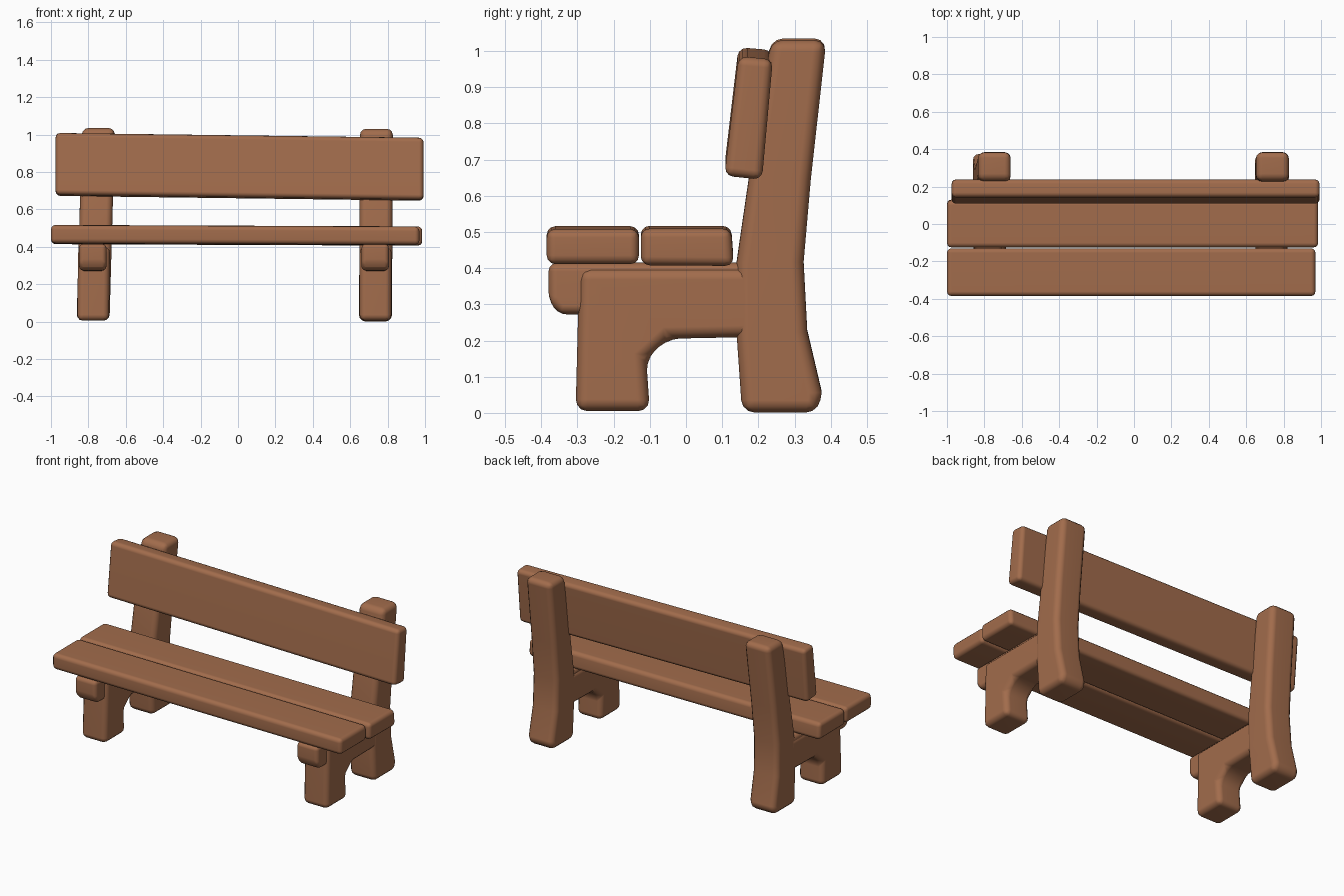
import bpy, bmesh, math

default = bpy.data.objects.get("Cube")
if default:
    bpy.data.objects.remove(default, do_unlink=True)

wood = bpy.data.materials.new("warm_brown_wood")
wood.use_nodes = True
colour = (0.36, 0.15, 0.072, 1)
wood.diffuse_color = colour
wood.node_tree.nodes["Principled BSDF"].inputs["Base Color"].default_value = colour


def timber(name, profile, x0, x1, bevel, lean=0, tilt=0):
    """Extrude a (y, z) profile from x0 to x1, skew it slightly and round its edges."""
    bm = bmesh.new()
    base = bm.faces.new([bm.verts.new((x0, y, z)) for y, z in profile])
    out = bmesh.ops.extrude_face_region(bm, geom=[base])
    for v in out["geom"]:
        if isinstance(v, bmesh.types.BMVert):
            v.co.x = x1
    bmesh.ops.recalc_face_normals(bm, faces=bm.faces)
    for v in bm.verts:
        x, z = v.co.x, v.co.z
        v.co.x += lean * z
        v.co.z += tilt * x
    sharp = [e for e in bm.edges if e.calc_face_angle(0) > 0.5]
    bmesh.ops.bevel(bm, geom=sharp, offset=bevel, segments=3, profile=0.5,
                    affect='EDGES', clamp_overlap=True)
    mesh = bpy.data.meshes.new(name)
    bm.to_mesh(mesh)
    bm.free()
    mesh.materials.append(wood)
    obj = bpy.data.objects.new(name, mesh)
    bpy.context.collection.objects.link(obj)
    bpy.ops.object.select_all(action='DESELECT')
    obj.select_set(True)
    bpy.context.view_layer.objects.active = obj
    bpy.ops.object.shade_smooth_by_angle(angle=math.radians(40))
    obj.modifiers.new("soft_normals", 'WEIGHTED_NORMAL').keep_sharp = True
    return obj


# Side profiles of the end frames
post = [(0.155, 0.005), (0.365, 0.005), (0.375, 0.06), (0.335, 0.23), (0.325, 0.42),
        (0.345, 0.65), (0.388, 1.035), (0.235, 1.035), (0.175, 0.66), (0.14, 0.42),
        (0.14, 0.22)]
leg = [(-0.305, 0.005), (-0.1, 0.005), (-0.11, 0.15), (-0.05, 0.205), (0.2, 0.21),
       (0.2, 0.4), (-0.295, 0.4)]
rail = [(-0.35, 0.272), (0.2, 0.272), (0.2, 0.415), (-0.38, 0.415), (-0.38, 0.31)]

# End frames: back post, front leg with brace, and seat rail
for side, x, lean, drop in (("right", -0.775, 0.028, 0), ("left", 0.735, 0.005, 0.008)):
    posts = timber(side + "_back_post", post, x - 0.088, x + 0.088, 0.034, lean)
    posts.location.z = -drop * 0.5
    timber(side + "_front_leg", leg, x - 0.085, x + 0.085, 0.032, lean * 0.5)
    timber(side + "_seat_rail", rail, x - 0.075, x + 0.072, 0.032)

# Seat planks
front_plank = [(-0.385, 0.415), (-0.13, 0.415), (-0.13, 0.512), (-0.385, 0.512)]
rear_plank = [(-0.125, 0.412), (0.132, 0.41), (0.125, 0.513), (-0.125, 0.513)]
timber("front_seat_plank", front_plank, -1.0, 0.97, 0.024, tilt=-0.004)
timber("rear_seat_plank", rear_plank, -1.0, 0.985, 0.024, tilt=-0.004)

# Backrest board, leaning back
backrest = [(0.106, 0.668), (0.21, 0.657), (0.24, 0.99), (0.145, 0.998)]
timber("backrest_board", backrest, -0.975, 0.992, 0.024, tilt=-0.013)
